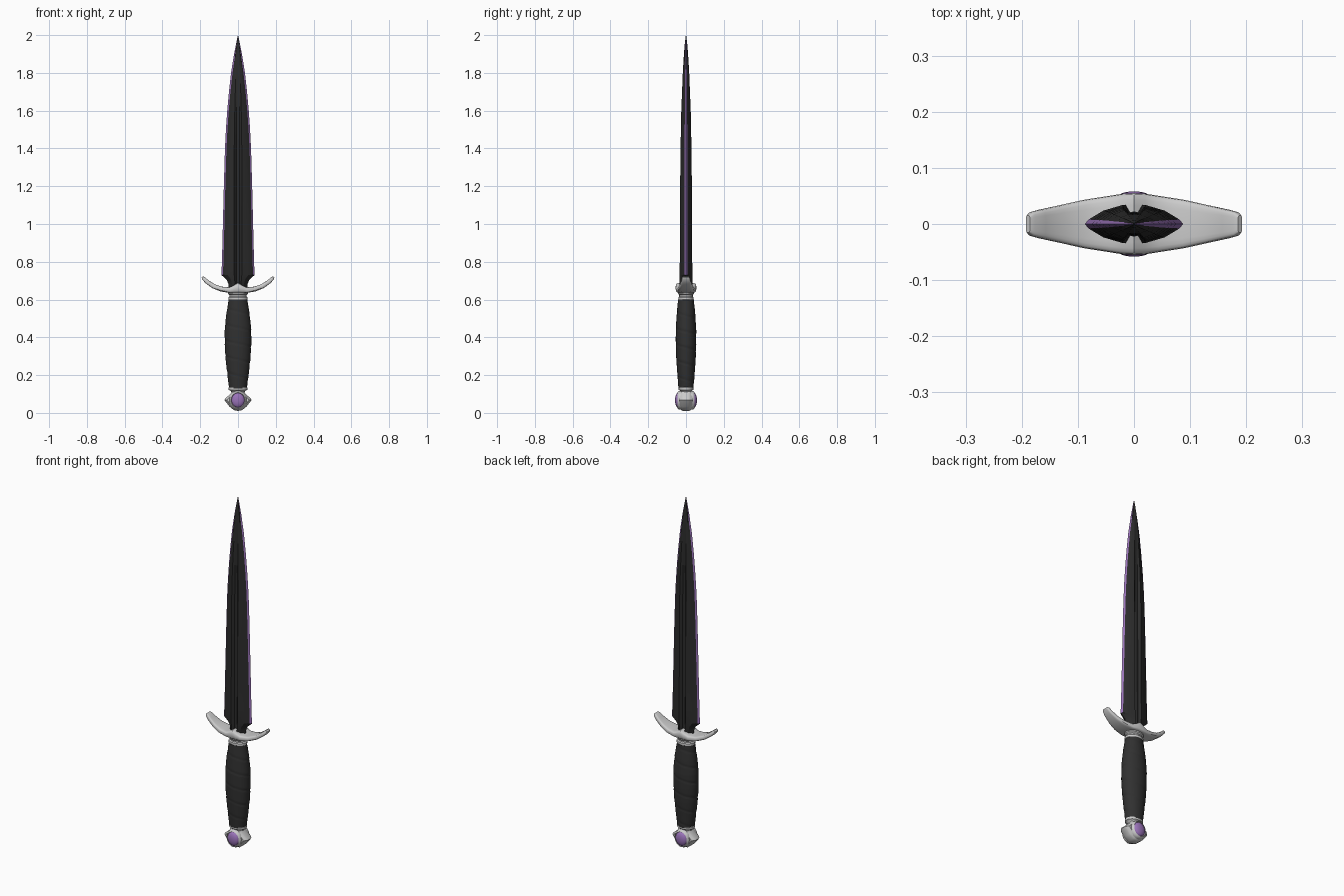
import bpy, bmesh, math
from math import sin, cos, pi

cube = bpy.data.objects.get("Cube")
if cube:
    bpy.data.objects.remove(cube)


def material(name, color):
    m = bpy.data.materials.new(name)
    m.use_nodes = True
    m.diffuse_color = (*color, 1)
    m.node_tree.nodes["Principled BSDF"].inputs["Base Color"].default_value = (*color, 1)
    return m


silver = material("silver", (0.6, 0.6, 0.6))
black = material("black steel", (0.025, 0.025, 0.025))
leather = material("dark leather", (0.03, 0.03, 0.03))
purple = material("purple", (0.32, 0.17, 0.48))


def loft(name, rings, mats, angle=35, rule=None):
    """Skin a list of equal-length rings and cap both ends."""
    bm = bmesh.new()
    rows = [[bm.verts.new(p) for p in ring] for ring in rings]
    n = len(rows[0])
    for a, b in zip(rows, rows[1:]):
        for j in range(n):
            k = (j + 1) % n
            f = bm.faces.new((a[j], a[k], b[k], b[j]))
            if rule:
                f.material_index = rule(j, f.calc_center_median())
    bm.faces.new(rows[0])
    bm.faces.new(rows[-1])
    bmesh.ops.recalc_face_normals(bm, faces=bm.faces)
    me = bpy.data.meshes.new(name)
    bm.to_mesh(me)
    bm.free()
    for m in mats:
        me.materials.append(m)
    ob = bpy.data.objects.new(name, me)
    bpy.context.collection.objects.link(ob)
    bpy.ops.object.select_all(action="DESELECT")
    ob.select_set(True)
    bpy.context.view_layer.objects.active = ob
    bpy.ops.object.shade_smooth_by_angle(angle=math.radians(angle))
    return ob


def angles(n):
    return [2 * pi * i / n for i in range(n)]


def lathe(name, profile, mat, squash=0.8, n=32):
    """Elliptical turned part from (radius, z) pairs."""
    return loft(name, [[(r * cos(a), r * squash * sin(a), z) for a in angles(n)]
                       for r, z in profile], [mat])


def interpolate(table, t):
    for a, b in zip(table, table[1:]):
        if t <= b[0]:
            u = (t - a[0]) / (b[0] - a[0])
            return [p + (q - p) * u for p, q in zip(a, b)]
    return table[-1]


# Blade: lens section with a central fuller and purple cutting edges
def blade_ring(z, w, t):
    groove = 0.4 * min(1, max(0, (1.8 - z) / 0.3))
    strip = min(0.008, w * 0.3)
    q = [(w, 0), (w - strip, t * 0.25), (w * 0.62, t * 0.7),
         (min(0.02, w * 0.3), t), (min(0.009, w * 0.13), t * (1 - groove)),
         (0, t * (1 - groove * 0.85))]
    top = q + [(-x, y) for x, y in q[-2::-1]]
    return [(x, y, z) for x, y in top + [(x, -y) for x, y in top[-2:0:-1]]]


outline = [(0.65, 0.05, 0.032), (0.68, 0.05, 0.034), (0.705, 0.06, 0.034),
           (0.73, 0.088, 0.034), (0.8, 0.085, 0.033), (1.0, 0.08, 0.032),
           (1.2, 0.075, 0.031), (1.4, 0.069, 0.029), (1.5, 0.064, 0.027),
           (1.6, 0.057, 0.025), (1.7, 0.048, 0.021), (1.8, 0.037, 0.017),
           (1.9, 0.021, 0.011), (1.96, 0.009, 0.006), (2.0, 0.0005, 0.0005)]
loft("blade", [blade_ring(*row) for row in outline], [black, purple], 20,
     lambda j, c: int(j in (0, 9, 10, 19) and c.z > 0.74))

# Crossguard: upswept arms with a raised centre
arm = [(0, 0.662, 0.028, 0.055), (0.02, 0.656, 0.021, 0.054),
       (0.045, 0.65, 0.015, 0.05), (0.09, 0.656, 0.013, 0.043),
       (0.13, 0.671, 0.012, 0.034), (0.165, 0.695, 0.011, 0.026),
       (0.183, 0.713, 0.009, 0.021), (0.189, 0.719, 0.005, 0.015)]


def guard_ring(x, z, h, d, side):
    slope = 0 if x < 0.05 else min(0.85, (x - 0.05) * 7)
    ring = []
    for a in angles(20):
        c, s = cos(a), sin(a)
        y = d * math.copysign(abs(c) ** 0.45, c)
        v = h * math.copysign(abs(s) ** 0.45, s)
        ring.append((side * (x - v * sin(slope)), y, z + v * cos(slope)))
    return ring


loft("crossguard", [guard_ring(*r, -1) for r in arm[:0:-1]]
     + [guard_ring(*r, 1) for r in arm], [silver], 40)

# Collars at both ends of the grip
lathe("upper_collar", [(0.044, 0.595), (0.051, 0.6), (0.051, 0.612), (0.045, 0.617),
                       (0.045, 0.624), (0.052, 0.63), (0.054, 0.645)], silver)
lathe("lower_collar", [(0.03, 0.1), (0.036, 0.112), (0.04, 0.118), (0.049, 0.122),
                       (0.05, 0.134), (0.044, 0.14)], silver)

# Grip: swelling body with spiral wrapped leather
swell = [(0.13, 0.047, 0.04), (0.2, 0.056, 0.045), (0.28, 0.065, 0.051),
         (0.36, 0.07, 0.054), (0.44, 0.07, 0.054), (0.52, 0.062, 0.049),
         (0.6, 0.049, 0.042)]


def grip_ring(z):
    _, rx, ry = interpolate(swell, z)
    ring = []
    for a in angles(40):
        f = (z / 0.085 + a / (2 * pi)) % 1
        r = 1.01 - 0.05 * max(0, 1 - f / 0.2) - 0.01 * f
        ring.append((rx * r * cos(a), ry * r * sin(a), z))
    return ring


loft("grip", [grip_ring(0.13 + 0.47 * i / 90) for i in range(91)], [leather], 40)

# Pommel: pointed shield body, with a bezel and gem on the front and back
shield = [(0, 0.01), (0.022, 0.015), (0.045, 0.033), (0.072, 0.068),
          (0.068, 0.076), (0.04, 0.1), (0.032, 0.115)]
shield += [(-x, z) for x, z in shield[:0:-1]]
MID = 0.067
loft("pommel", [[(x * s, y, MID + (z - MID) * s) for x, z in shield]
                for y, s in ((-0.034, 0.8), (-0.022, 0.95), (-0.016, 1),
                             (0.016, 1), (0.022, 0.95), (0.034, 0.8))], [silver], 30)


def oval_stack(name, side, rows, mat):
    loft(name, [[(r * 0.9 * cos(a), side * y, MID + r * sin(a)) for a in angles(28)]
                for r, y in rows], [mat], 40)


for label, side in (("front", -1), ("back", 1)):
    oval_stack(label + "_bezel", side, [(0.05, 0.02), (0.05, 0.034), (0.046, 0.043),
                                        (0.041, 0.046), (0.038, 0.042)], silver)
    oval_stack(label + "_gem", side, [(0.039, 0.04), (0.037, 0.047), (0.031, 0.052),
                                      (0.02, 0.056), (0.008, 0.058)], purple)
